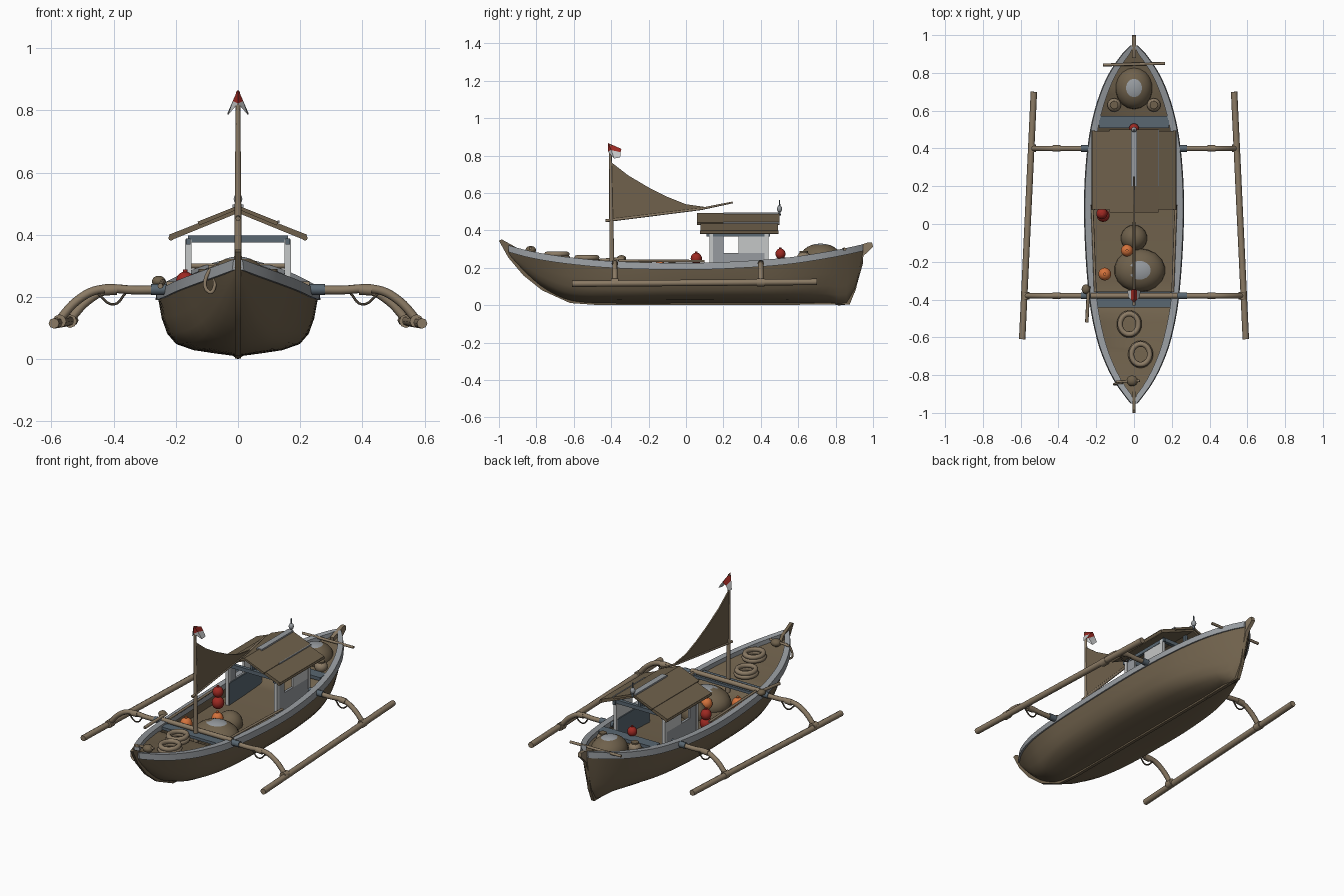
import bpy, bmesh, math
from math import sin, cos, pi
from mathutils import Matrix

cube = bpy.data.objects.get("Cube")
if cube:
    bpy.data.objects.remove(cube, do_unlink=True)


def material(name, r, g, b):
    m = bpy.data.materials.new(name)
    m.use_nodes = True
    m.diffuse_color = (r, g, b, 1)
    node = next(n for n in m.node_tree.nodes if n.type == 'BSDF_PRINCIPLED')
    node.inputs["Base Color"].default_value = (r, g, b, 1)
    node.inputs["Roughness"].default_value = 0.9
    return m


WOOD = material("weathered brown", 0.16, 0.12, 0.072)
TAN = material("pale timber", 0.26, 0.198, 0.13)
GREY = material("grey paint", 0.31, 0.33, 0.35)
SLATE = material("slate blue", 0.10, 0.135, 0.165)
WHITE = material("off white", 0.56, 0.57, 0.57)
RED = material("buoy red", 0.34, 0.022, 0.016)
ORANGE = material("buoy orange", 0.66, 0.17, 0.045)
DARK = material("dark rope", 0.07, 0.055, 0.038)


def finish(name, bm, *mats):
    bmesh.ops.recalc_face_normals(bm, faces=bm.faces)
    me = bpy.data.meshes.new(name)
    bm.to_mesh(me)
    bm.free()
    ob = bpy.data.objects.new(name, me)
    bpy.context.collection.objects.link(ob)
    for m in mats:
        me.materials.append(m)
    bpy.ops.object.select_all(action='DESELECT')
    ob.select_set(True)
    bpy.context.view_layer.objects.active = ob
    bpy.ops.object.shade_smooth_by_angle(angle=0.6)
    return ob


def loft(name, rings, mat):
    """Skin closed rings and cap both ends."""
    bm = bmesh.new()
    vs = [[bm.verts.new(p) for p in ring] for ring in rings]
    n = len(vs[0])
    for a, b in zip(vs, vs[1:]):
        for i in range(n):
            j = (i + 1) % n
            bm.faces.new((a[i], a[j], b[j], b[i]))
    bm.faces.new(vs[0])
    bm.faces.new(vs[-1])
    return finish(name, bm, mat)


def plate(name, outline, thick, mat):
    """Extrude a side outline (y, z) across x."""
    return loft(name, [[(s * thick / 2, y, z) for y, z in outline] for s in (-1, 1)], mat)


def box(name, centre, size, mat):
    bm = bmesh.new()
    bmesh.ops.create_cube(bm, size=1, matrix=Matrix.Translation(centre) @ Matrix.Diagonal((*size, 1)))
    return finish(name, bm, mat)


def ball(name, centre, size, mat):
    bm = bmesh.new()
    bmesh.ops.create_uvsphere(bm, u_segments=18, v_segments=14, radius=1,
                              matrix=Matrix.Translation(centre) @ Matrix.Diagonal((*size, 1)))
    return finish(name, bm, mat)


def pole(name, points, radius, mat, smooth=False, end=1.0):
    cu = bpy.data.curves.new(name, 'CURVE')
    cu.dimensions = '3D'
    cu.bevel_depth = radius
    cu.bevel_resolution = 2
    cu.resolution_u = 5
    cu.use_fill_caps = True
    sp = cu.splines.new('BEZIER')
    sp.bezier_points.add(len(points) - 1)
    for i, (bp, p) in enumerate(zip(sp.bezier_points, points)):
        bp.co = p
        bp.radius = 1 + (end - 1) * i / (len(points) - 1)
        bp.handle_left_type = bp.handle_right_type = 'AUTO' if smooth else 'VECTOR'
    cu.materials.append(mat)
    ob = bpy.data.objects.new(name, cu)
    bpy.context.collection.objects.link(ob)
    return ob


# Hull stations: y, half beam, sheer height, keel height, fullness
STATIONS = [(-0.95, .012, .315, .27, .3), (-0.86, .08, .29, .175, .4), (-0.76, .135, .27, .09, .55),
            (-0.62, .187, .25, .025, .8), (-0.4, .23, .23, .01, 1), (0, .257, .22, .01, 1),
            (0.3, .25, .23, .01, 1), (0.55, .215, .25, .01, .95), (0.75, .15, .28, .012, .7),
            (0.88, .073, .305, .02, .3), (0.945, .014, .32, .22, .2)]


def slope(i, c):
    a, b = STATIONS[max(i - 1, 0)], STATIONS[min(i + 1, len(STATIONS) - 1)]
    return (b[c] - a[c]) / (b[0] - a[0])


def station(y, c):
    i = max(k for k in range(len(STATIONS) - 1) if k == 0 or STATIONS[k][0] <= y)
    a, b = STATIONS[i], STATIONS[i + 1]
    h = b[0] - a[0]
    t = (y - a[0]) / h
    return (a[c] * (1 + 2 * t) * (1 - t) ** 2 + b[c] * t * t * (3 - 2 * t)
            + h * slope(i, c) * t * (1 - t) ** 2 + h * slope(i + 1, c) * t * t * (t - 1))


def deck(y):
    """Deck height: close under the rim at the ends, sunk amidships."""
    well = min(max((0.5 - abs(y - .03)) / .1, 0), 1)
    return station(y, 2) - 0.02 - 0.055 * well


SECTION = [(0, 0), (.3, .05), (.56, .1), (.77, .2), (.88, .37), (.95, .63), (1, 1)]
YS = [-0.95 + 1.895 * i / 44 for i in range(45)]
rings = []
for y in YS:
    b, k, f = station(y, 1), station(y, 3), station(y, 4)
    edge = station(y, 2) - .018
    half = [(b * (u * f + v * (1 - f)), y, k + (edge - k) * v) for u, v in SECTION]
    inner = max(b - .026, b * .3)
    half += [(inner, y, edge), (inner * .98, y, deck(y))]
    rings.append(half + [(-x, yy, z) for x, yy, z in reversed(half[1:])])
loft("hull", rings, WOOD)

# Painted gunwale, one strip per side
for side, s in (("left", 1), ("right", -1)):
    rim = []
    for y in YS:
        b, z = station(y, 1), station(y, 2)
        inner = max(b - 0.034, 0)
        rim.append([(s * inner, y, z - .026), (s * (b + .007), y, z - .03),
                    (s * (b + .002), y, z + .006), (s * inner, y, z + .006)])
    loft(side + "_gunwale", rim, GREY)

# Stem, stern post and keel
plate("stem_post", [(-1, .345), (-.985, .352), (-.9, .305), (-.83, .2), (-.74, .09), (-.6, .025), (-.48, .012),
                    (-.48, .002), (-.62, .012), (-.77, .08), (-.87, .16), (-.95, .255)], .018, WOOD)
plate("stern_post", [(.88, .305), (.97, .335), (.995, .335), (1, .312), (.95, .265), (.93, .2), (.9, .2)], .022, TAN)
plate("rudder_fin", [(.6, .015), (.6, .004), (.875, .004), (.91, .09), (.935, .23), (.9, .28), (.84, .2)], .02, WOOD)
box("keel", (0, .06, .008), (.018, 1.1, .012), WOOD)

# Outriggers
for side, s in (("left", 1), ("right", -1)):
    pole(side + "_float", [(s * .592, -.61, .115), (s * .53, .7, .125)], .017, TAN)
    for end, y, x in (("front", -.38, .58), ("rear", .4, .546)):
        z = .224
        pole(f"{side}_{end}_arm", [(s * .2, y, z), (s * .33, y, z - .002), (s * (x - .13), y, z - .001),
                                  (s * (x - .065), y, z - .034), (s * x, y, .12)], .014, TAN, True)
        pole(f"{side}_{end}_sleeve", [(s * .19, y, z), (s * .28, y, z)], .018, SLATE)
        pole(f"{side}_{end}_lashing", [(s * (x - .006), y - .02, .122), (s * (x - .006), y + .02, .122)], .022, TAN)
        pole(f"{side}_{end}_binding", [(s * .39, y, z), (s * .43, y, z - .003)], .017, TAN)
        pole(f"{side}_{end}_slack_rope", [(s * .36, y, z - .01), (s * .4, y, .176), (s * .45, y, z - .014)], .004, DARK, True)

# Beams and bench across the deck
box("front_plank", (0, -.4, .218), (.4, .085, .016), SLATE)
pole("front_crossbeam", [(-.23, -.38, .236), (.23, -.38, .236)], .014, TAN)
box("rear_bench", (0, .54, .246), (.37, .065, .02), SLATE)
pole("stern_bar", [(-.165, .842, .3), (.165, .85, .3)], .008, TAN)

# Cabin: side walls framed around an open window, slate lining and beams
for side, s in (("left", 1), ("right", -1)):
    x = s * .16
    box(side + "_wall_base", (x, .28, .21), (.012, .3, .14), GREY)
    box(side + "_wall_lining", (s * .151, .28, .21), (.006, .3, .135), SLATE)
    box(side + "_rear_panel", (x, .355, .325), (.012, .15, .09), WHITE)
    box(side + "_front_panel", (x, .165, .325), (.012, .07, .09), GREY)
    box(side + "_lintel", (x, .28, .378), (.016, .34, .02), SLATE)
    for end, y in (("front", .135), ("rear", .43)):
        box(f"{side}_{end}_cabin_post", (x, y, .265), (.02, .02, .24), WHITE)
for end, y in (("front", .135), ("rear", .43)):
    box(end + "_cabin_beam", (0, y, .386), (.32, .02, .022), SLATE)
    box(end + "_king_post", (0, y, .43), (.016, .016, .09), SLATE)


def roof(name, half, peak, eave, thick, y0, y1):
    outline = [(-half, eave), (0, peak), (half, eave), (half - .006, eave - thick), (0, peak - thick), (.006 - half, eave - thick)]
    loft(name, [[(x, y, z) for x, z in outline] for y in (y0, y1)], WOOD)


roof("lower_roof", .222, .488, .4, .018, .078, .492)
roof("upper_roof", .13, .494, .442, .012, .06, .5)
plate("ridge_cap", [(.2, .488), (.2, .497), (.495, .497), (.495, .488)], .034, GREY)
box("roof_batten", (.13, .35, .442), (.006, .3, .007), GREY)
for side, s in (("left", 1), ("right", -1)):
    pole(side + "_eave_pole", [(s * .215, .075, .39), (s * .215, .495, .39)], .009, WOOD)

# Lamp on the rear of the ridge
pole("lamp_stem", [(0, .5, .48), (0, .5, .562)], .007, SLATE, end=.4)
ball("lamp_body", (0, .5, .515), (.014, .014, .018), GREY)

# Mast, boom and sail
pole("mast", [(0, -.395, .13), (0, -.405, .86)], .014, TAN, end=.5)
pole("boom", [(0, -.43, .452), (0, .08, .515), (0, .25, .55)], .008, TAN, end=.6)
plate("sail", [(-.4, .765), (-.31, .695), (-.2, .63), (-.1, .58), (0, .54), (.12, .523), (0, .508), (-.4, .46)], .008, WOOD)

# Pennant: a folded swallowtail draped over the masthead, red above white
bm = bmesh.new()
for s in (-1, 1):
    p = [bm.verts.new(c) for c in ((0, -.418, .868), (0, -.345, .836), (s * .017, -.35, .818), (s * .017, -.4, .83),
                                   (s * .034, -.352, .79), (s * .032, -.385, .785), (0, -.418, .822))]
    bm.faces.new((p[0], p[1], p[2], p[3]))
    bm.faces.new((p[0], p[3], p[6]))
    bm.faces.new((p[3], p[2], p[4], p[5])).material_index = 1
    bm.faces.new((p[6], p[3], p[5])).material_index = 1
finish("pennant", bm, RED, WHITE)

# Covered cargo heaps, two with a pale top patch
for name, c, size in (("main_cargo", (.03, -.245, .16), (.135, .115, .085)),
                      ("small_cargo", (0, -.075, .16), (.07, .07, .07)),
                      ("stern_cargo", (0, .72, .25), (.098, .112, .08))):
    ob = ball(name, c, size, WOOD)
    ob.data.materials.append(GREY)
    for f in ob.data.polygons:
        f.material_index = int(name != "small_cargo" and f.normal.z > .93 and f.center.x > c[0] - .035)

# Stern jars
for s in (-1, 1):
    ball("stern_jar", (s * .105, .63, .255), (.036, .036, .032), TAN)
    pole("jar_mouth", [(s * .105, .63, .28), (s * .105, .63, .289)], .022, WOOD)

# Buoys
for c, r, m in (((-.17, .055, .25), .03, RED), ((-.163, .045, .192), .034, RED), ((0, .505, .275), .027, RED),
                ((-.037, -.14, .205), .032, ORANGE), ((-.155, -.265, .188), .034, ORANGE)):
    ball("buoy", c, (r, r, r * 1.05), m)
    pole("buoy_neck", [(c[0], c[1], c[2] + r * .9), (c[0], c[1], c[2] + r * 1.25)], r * .25, m)

# Rope coils on the foredeck
for name, x, y in (("rear_coil", -.025, -.53), ("front_coil", .035, -.69)):
    for k in range(2):
        ring = pole(name, [(x + (.052 - .004 * k) * cos(a), y + (.058 - .004 * k) * sin(a),
                            station(y, 2) - .006 + .02 * k) for a in [pi * i / 6 for i in range(12)]], .014, TAN, True)
        ring.data.splines[0].use_cyclic_u = True

# Bow cleat, hanging rope, and spare poles along the side
pole("bow_cleat", [(-.095, -.835, .295), (.03, -.83, .305)], .007, TAN)
ball("bow_knot", (-.01, -.83, .295), (.03, .028, .022), WOOD)
pole("bow_rope", [(-.06, -.84, .3), (-.095, -.845, .28), (-.092, -.85, .215), (-.078, -.85, .225), (-.085, -.845, .29)], .006, TAN, True)
pole("side_pole", [(-.25, -.52, .235), (-.24, -.33, .25)], .009, TAN)
ball("side_bundle", (-.255, -.345, .25), (.022, .025, .018), WOOD)
for s in (-1, 1):
    pole("deck_pole", [(s * .205, -.36, .238), (s * .222, .1, .236)], .007, TAN)
